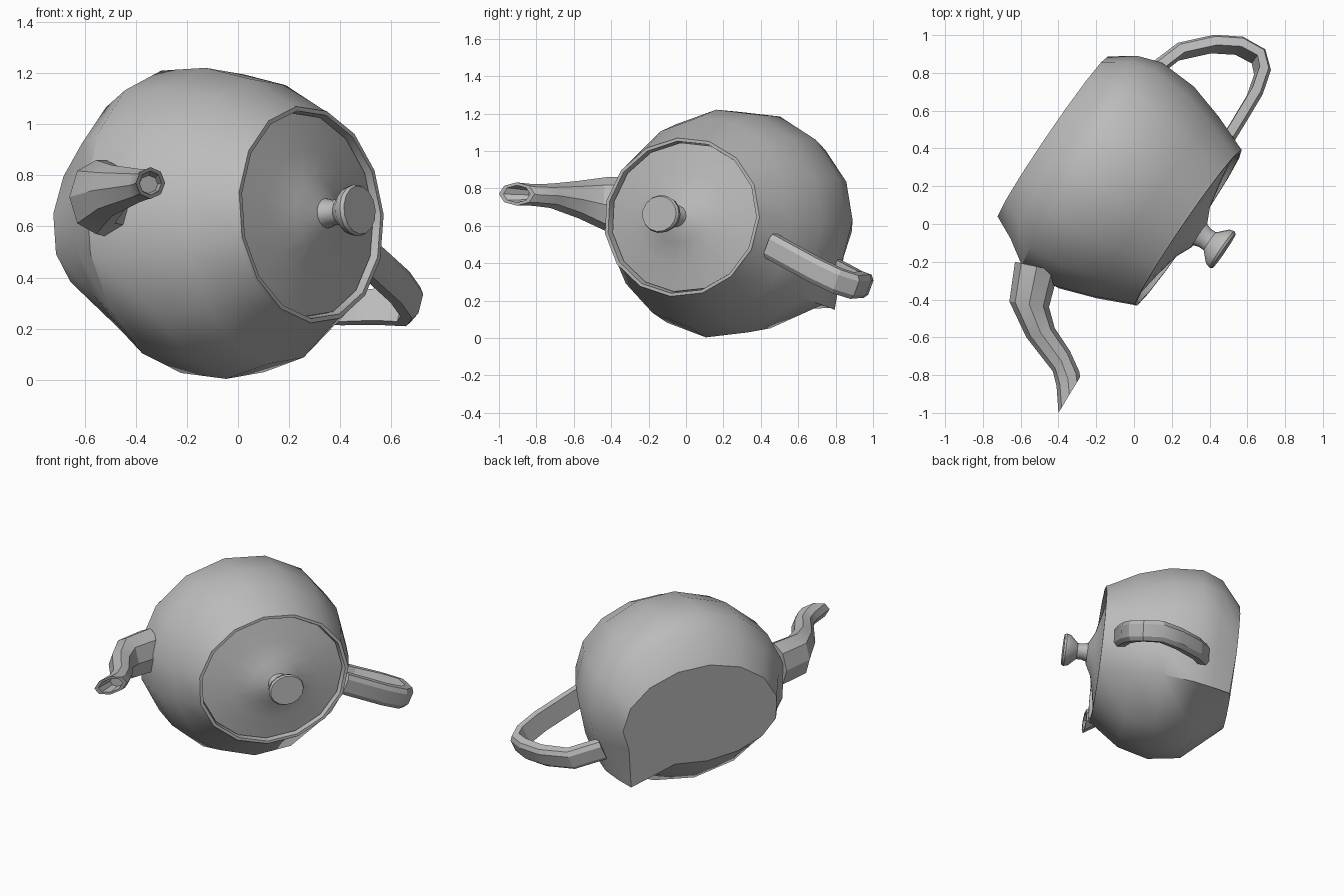
import bpy
import bmesh
import math
from mathutils import Vector

if "Cube" in bpy.data.objects:
    bpy.data.objects.remove(bpy.data.objects["Cube"])

SIDES = 15
grey = bpy.data.materials.new("plain_grey")
grey.use_nodes = True
grey.diffuse_color = (0.5, 0.5, 0.5, 1)
grey.node_tree.nodes["Principled BSDF"].inputs["Base Color"].default_value = (0.5, 0.5, 0.5, 1)


def place(t, p, z, tilt=0.08):
    """Pot space (along axis, sideways, height) to world space."""
    t -= tilt * (z - 0.645)
    return Vector((0.826 * t + 0.563 * p, 0.826 * p - 0.563 * t, z))


def loft(name, rings, angle=32):
    """Skin a list of equal rings and cap both ends."""
    bm = bmesh.new()
    loops = [[bm.verts.new(v) for v in ring] for ring in rings]
    n = len(loops[0])
    for a, b in zip(loops, loops[1:]):
        for i in range(n):
            j = (i + 1) % n
            bm.faces.new((a[i], a[j], b[j], b[i]))
    bm.faces.new(loops[0][::-1])
    bm.faces.new(loops[-1])
    bmesh.ops.recalc_face_normals(bm, faces=bm.faces)
    mesh = bpy.data.meshes.new(name)
    bm.to_mesh(mesh)
    bm.free()
    mesh.materials.append(grey)
    obj = bpy.data.objects.new(name, mesh)
    bpy.context.collection.objects.link(obj)
    bpy.ops.object.select_all(action="DESELECT")
    obj.select_set(True)
    bpy.context.view_layer.objects.active = obj
    bpy.ops.object.shade_smooth_by_angle(angle=math.radians(angle))
    return obj


def oval(t, p, z, rp, rz):
    step = 2 * math.pi / SIDES
    return [Vector((t, p + rp * math.cos(i * step), z + rz * math.sin(i * step)))
            for i in range(SIDES)]


def rim_oval(scale, t):
    return oval(t, 0.143, 0.646, 0.508 * scale, 0.43 * scale)


# Body: oval rings from the base to the mouth
RIDGE = SIDES - 2
body = [oval(-0.62, 0.135, 0.57, 0.52, 0.385),
        oval(-0.49, 0.15, 0.63, 0.595, 0.505),
        oval(-0.36, 0.13, 0.618, 0.66, 0.595),
        oval(-0.15, 0.13, 0.612, 0.65, 0.612),
        oval(0.05, 0.137, 0.62, 0.585, 0.56),
        rim_oval(1.0, 0.235)]
for v in body[0]:
    if v.z < 0.5:
        v.z = 0.5 + (v.z - 0.5) * 0.75
# One bowed ridge runs from the mouth to a corner of the base
mouth, corner = body[-1][RIDGE].copy(), Vector((-0.6, 0.58, 0.15))
bow = Vector((0, 0.14, -0.03))
for ring in body[:-1]:
    f = min((mouth.x - ring[RIDGE].x) / (mouth.x - corner.x), 1)
    ring[RIDGE] = mouth.lerp(corner, f) + bow * math.sin(math.pi * f)
# Mouth lip, folded inwards
body += [rim_oval(0.99, 0.25), rim_oval(0.95, 0.25), rim_oval(0.94, 0.2)]
loft("pot_body", [[place(*v) for v in r] for r in body], 34)

# Lid: shallow cone with a flared centre
lid = [(0.935, 0.19), (0.93, 0.222), (0.6, 0.25), (0.32, 0.28), (0.15, 0.32)]
loft("lid", [[place(*v) for v in rim_oval(s, t)] for s, t in lid])

# Knob: waisted turned shape
knob = [(0.075, 0.3), (0.058, 0.35), (0.058, 0.385), (0.11, 0.435),
        (0.118, 0.462), (0.11, 0.476)]
loft("lid_knob", [[place(*v) for v in oval(t, 0.15, 0.65 + 0.08 * (t - 0.3), r, r * 0.86)]
                  for r, t in knob])

# Handle: flat strap swept along a loop that leans downwards
path = [(-0.38, 0.7), (-0.317, 0.89), (-0.19, 1.025), (-0.07, 1.096), (0.044, 1.107),
        (0.106, 1.052), (0.14, 0.93), (0.15, 0.756), (0.155, 0.65)]
pts = [place(t, p, 0.47 - 0.47 * (p - 0.7) - 0.4 * max(0, -0.1 - t), 0) for t, p in path]
across = place(0, 0.4, 0.917, 0).normalized()
section = [(-1, -0.8), (-1, 0.5), (-0.6, 1), (0.6, 1), (1, 0.5), (1, -0.8)]
strap = []
for i, c in enumerate(pts):
    along = (pts[min(i + 1, len(pts) - 1)] - pts[max(i - 1, 0)]).normalized()
    out = along.cross(across).normalized()
    if out.dot(c - place(-0.1, 0.75, 0.45, 0)) < 0:
        out.negate()
    strap.append([c + across * 0.068 * w + out * 0.037 * h for w, h in section])
loft("handle", strap, 25)

# Spout: octagonal rings, each spanning from its right edge to its left edge
spans = [((-0.63, -0.2), (-0.4, -0.25), 0.71, 0.15),
         ((-0.66, -0.41), (-0.45, -0.44), 0.715, 0.145),
         ((-0.57, -0.6), (-0.42, -0.55), 0.74, 0.1),
         ((-0.43, -0.78), (-0.34, -0.67), 0.76, 0.065),
         ((-0.41, -0.86), (-0.29, -0.78), 0.765, 0.058),
         ((-0.4, -1.0), (-0.285, -0.81), 0.77, 0.062)]


def spout_ring(a, b, z, rz, scale=1.0):
    a, b = Vector((*a, z)), Vector((*b, z))
    mid, half = (a + b) / 2, (b - a) / 2 * scale
    return [mid + half * math.cos(k * math.pi / 4)
            + Vector((0, 0, rz * scale * math.sin(k * math.pi / 4))) for k in range(8)]


rings = [spout_ring(*s) for s in spans]
rings += [spout_ring(*spans[-1], 0.75), spout_ring(*spans[-2], 0.6)]
loft("spout", rings, 28)
